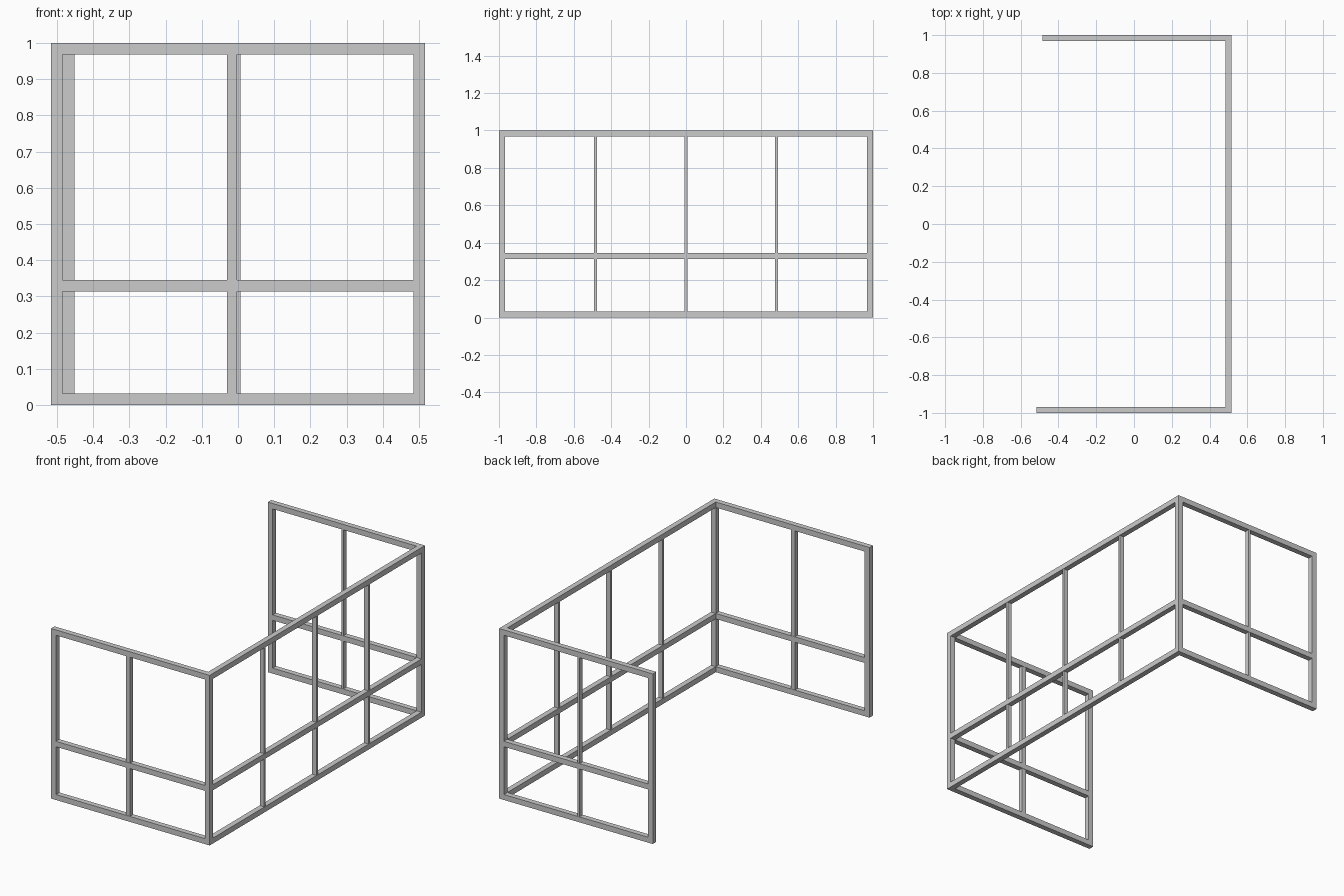
import bpy

if "Cube" in bpy.data.objects:
    bpy.data.objects.remove(bpy.data.objects["Cube"])

T = 0.032                 # frame bar thickness
X, Y = 0.516, 1.0         # outer half sizes
RAILS = {"bottom_rail": (0, T), "middle_rail": (0.313, 0.345), "top_rail": (1 - T, 1)}
BAYS = {"lower": (T, 0.313), "upper": (0.345, 1 - T)}
INSET = 0.002             # slim bars sit slightly inside the frame faces


def box(name, x, y, z):
    """Box from (min, max) ranges."""
    bpy.ops.mesh.primitive_cube_add(size=1, location=[(a + b) / 2 for a, b in (x, y, z)])
    o = bpy.context.object
    o.name = name
    o.scale = [b - a for a, b in (x, y, z)]
    bpy.ops.object.transform_apply(location=False, rotation=False, scale=True)


side_x = (X - T, X)
slim_x = (side_x[0] + INSET, side_x[1] - INSET)

# long side panel: rails and slim dividers
for rail, z in RAILS.items():
    box("side_" + rail, side_x, (-Y + T, Y - T), z)
for y in (-0.484, 0, 0.484):
    for bay, z in BAYS.items():
        box(f"side_{bay}_divider", slim_x, (y - 0.007, y + 0.007), z)

# end panels: (name, y range, free end x, divider x range)
ends = [("front", (-Y, -Y + T), -X, (-0.030, -0.003)),
        ("back", (Y - T, Y), -X + T, (-0.007, 0.007))]
for name, y, x0, div in ends:
    # full-height corner post and free-end post
    box(name + "_corner_post", side_x, y, (0, 1))
    box(name + "_end_post", (x0, x0 + T), y, (0, 1))
    for rail, z in RAILS.items():
        box(f"{name}_{rail}", (x0 + T, X - T), y, z)
    for bay, z in BAYS.items():
        box(f"{name}_{bay}_divider", div, (y[0] + INSET, y[1] - INSET), z)
